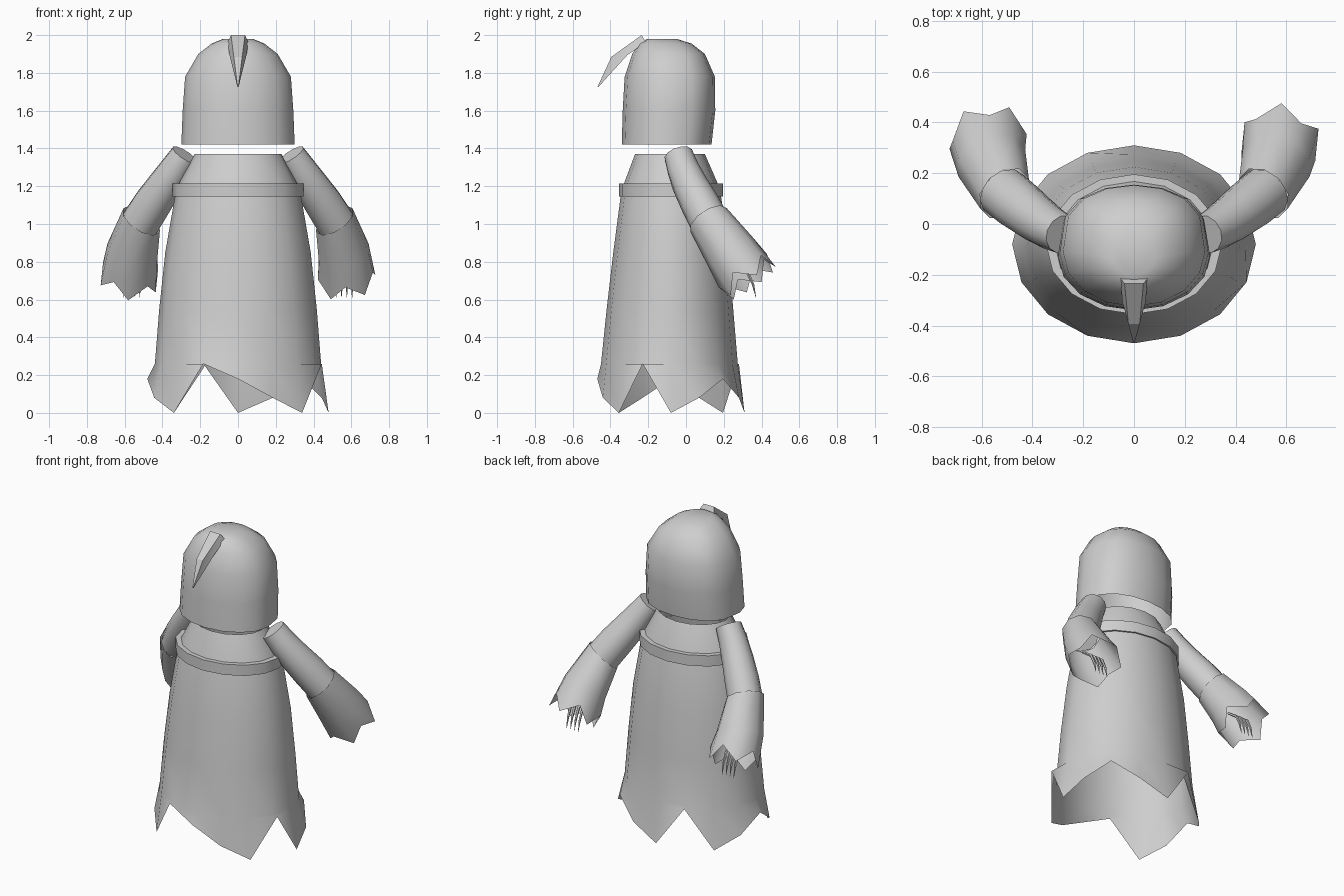
import bpy, bmesh, math
from mathutils import Vector

cube = bpy.data.objects.get("Cube")
if cube:
    bpy.data.objects.remove(cube, do_unlink=True)

grey = bpy.data.materials.new("cloth_grey")
grey.use_nodes = True
grey.diffuse_color = (0.62, 0.62, 0.62, 1)
grey.node_tree.nodes["Principled BSDF"].inputs["Base Color"].default_value = (0.62, 0.62, 0.62, 1)


def loft(name, rings, cap_start=False, cap_end=False, loop=False, angle=40):
    """Skin a list of closed point rings."""
    bm = bmesh.new()
    rows = [[bm.verts.new(p) for p in r] for r in rings]
    pairs = list(zip(rows, rows[1:])) + ([(rows[-1], rows[0])] if loop else [])
    for a, b in pairs:
        n = len(a)
        for i in range(n):
            j = (i + 1) % n
            bm.faces.new((a[i], a[j], b[j], b[i]))
    if cap_start:
        bm.faces.new(rows[0][::-1])
    if cap_end:
        bm.faces.new(rows[-1])
    bmesh.ops.recalc_face_normals(bm, faces=bm.faces)
    me = bpy.data.meshes.new(name)
    bm.to_mesh(me)
    bm.free()
    ob = bpy.data.objects.new(name, me)
    bpy.context.collection.objects.link(ob)
    me.materials.append(grey)
    bpy.ops.object.select_all(action='DESELECT')
    ob.select_set(True)
    bpy.context.view_layer.objects.active = ob
    bpy.ops.object.shade_smooth_by_angle(angle=math.radians(angle))
    return ob


def oval(z, rx, ry, cy=-0.08, n=16):
    """Level ring that starts at the front and goes round by +x; z may vary per point."""
    zs = z if isinstance(z, list) else [z] * n
    return [(rx * math.sin(i * math.tau / n), cy - ry * math.cos(i * math.tau / n), zs[i])
            for i in range(n)]


def disc(c, axis, r, n, phase=0, zigzag=0):
    """Ring across an axis; zigzag pushes alternate points along it."""
    c, w = Vector(c), Vector(axis).normalized()
    v = Vector((0, 0.82, 0.57))
    v = (v - w * v.dot(w)).normalized()
    u = v.cross(w)
    if u.x * c.x < 0:
        u = -u
    pts = []
    for i in range(n):
        a = phase + i * math.tau / n
        pts.append(c + r * (u * math.cos(a) + v * math.sin(a)) + w * (zigzag if i % 2 == 0 else -zigzag))
    return pts


# Robe with a ragged hem, open below
hem = [.18, .08, 0, .26, 0, .08, .18, .08, 0, .26, 0, .08, .18, .08, 0, .26]
loft("robe", [
    oval(1.37, .23, .185, -.085), oval(1.21, .315, .25), oval(1.14, .335, .267),
    oval(.85, .385, .305), oval(.55, .417, .335, -.085), oval(.26, .44, .362, -.088),
    oval(hem, .48, .39)], angle=50)

# Raised band round the chest
loft("chest_band", [oval(1.215, .31, .245), oval(1.215, .347, .276),
                    oval(1.145, .347, .276), oval(1.145, .325, .258)], loop=True)


# Hood: rounded in front, squarer behind, open below
def hood_ring(z, rx, front, back, n=16):
    cy = front * 0.55 + back * 0.45
    pts = []
    for i in range(n):
        a = i * math.tau / n
        s = math.sin(a)
        y = (back - cy) * s ** 0.65 if s > 0 else (cy - front) * s
        pts.append((rx * math.cos(a), cy + y, z))
    return pts


loft("hood", [hood_ring(1.42, .30, -.34, .135), hood_ring(1.6, .293, -.335, .155),
              hood_ring(1.78, .28, -.325, .153), hood_ring(1.90, .21, -.285, .10),
              hood_ring(1.955, .14, -.25, .03), hood_ring(1.98, .08, -.205, -.05)],
     cap_end=True, angle=50)


# Curved horn hanging over the brow
def horn_ring(top, bottom):
    (tw, ty, tz), (bw, by, bz) = top, bottom
    return [(-tw, ty, tz), (tw, ty, tz), (bw, by, bz), (-bw, by, bz)]


loft("brow_horn", [
    horn_ring((.037, -.235, 2.0), (.055, -.212, 1.962)),
    horn_ring((.022, -.395, 1.885), (.045, -.31, 1.895)),
    horn_ring((.002, -.468, 1.727), (.003, -.464, 1.725))],
    cap_start=True, cap_end=True, angle=20)

# Arms, flared ragged sleeves and claws on both sides
for side, s in (("left", 1), ("right", -1)):
    def m(x, y, z):
        return (s * x, y, z)

    loft(side + "_upper_arm", [
        disc(m(.28, -.04, 1.365), m(.11, .06, -.17), .078, 12),
        disc(m(.33, -.015, 1.29), m(.11, .06, -.17), .086, 12),
        disc(m(.39, .025, 1.2), m(.115, .075, -.17), .095, 12),
        disc(m(.455, .075, 1.105), m(.12, .10, -.18), .103, 12),
        disc(m(.515, .125, 1.01), m(.12, .12, -.18), .105, 12)],
        cap_start=True, cap_end=True, angle=45)

    # The ragged points are turned by one step on the right sleeve
    turn = math.radians(18 if s > 0 else 54)
    loft(side + "_sleeve", [
        disc(m(.51, .12, 1.02), m(.12, .12, -.18), .115, 10, turn),
        disc(m(.56, .24, .845), m(.08, .19, -.27), .142, 10, turn),
        disc(m(.575, .325, .718), m(.06, .22, -.32), .155, 10, turn, .042)], angle=50)

    for k in range(4):
        x = .52 + .028 * k
        down = (0, .4, -.9)
        loft(f"{side}_claw_{k + 1}", [
            disc(m(x, .25, .80), (0, .8, -.6), .008, 5),
            disc(m(x, .325, .745), (0, .65, -.75), .009, 5),
            disc(m(x, .355, .68), down, .007, 5),
            disc(m(x, .37, .612), down, .001, 5)],
            cap_start=True, cap_end=True)
